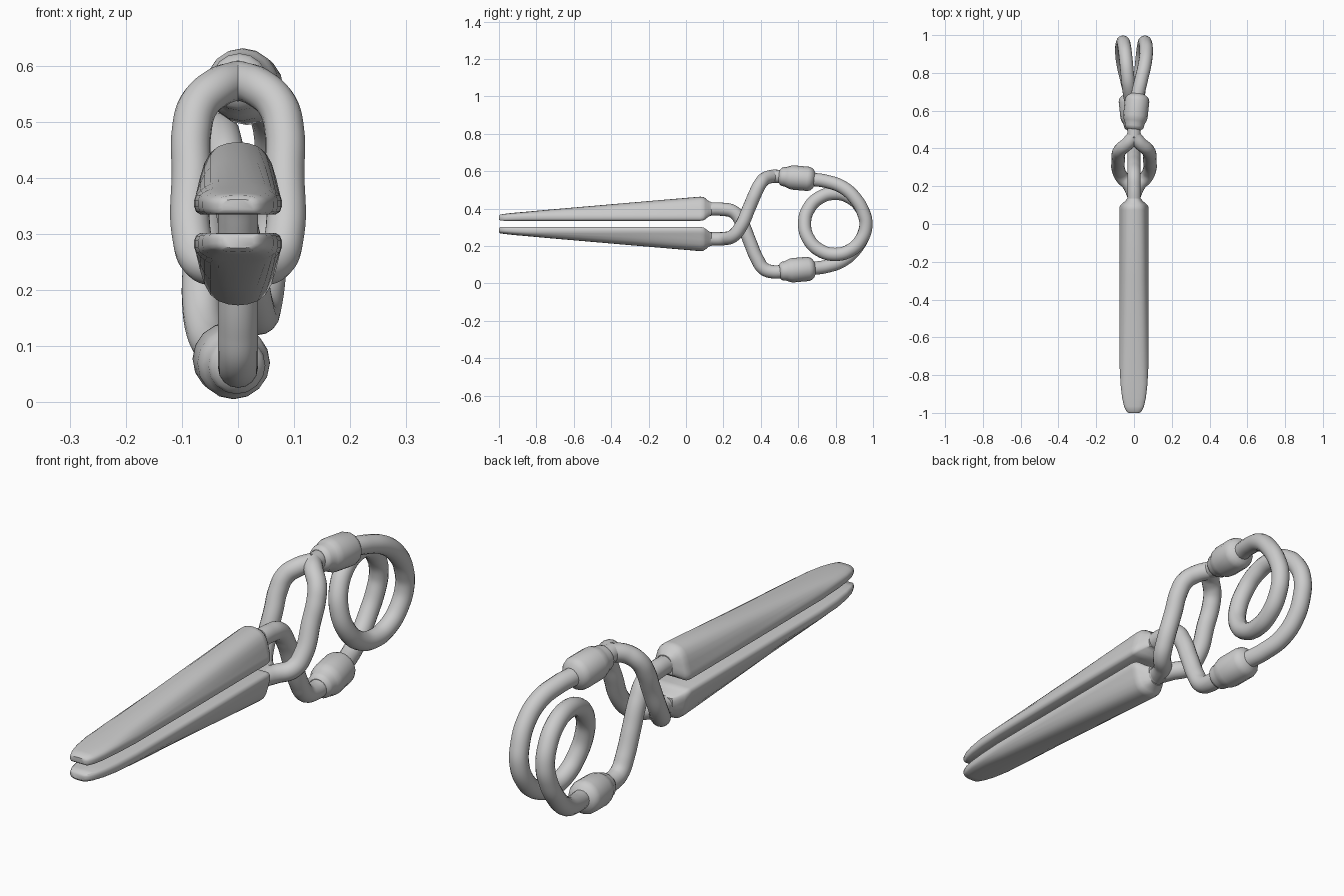
import bpy, bmesh, math

if "Cube" in bpy.data.objects:
    bpy.data.objects.remove(bpy.data.objects["Cube"])

H = 0.637      # total height; the clip is symmetric about H/2
R = 0.0355     # wire radius


def flip(p):
    # half turn about the long axis
    return (-p[0], p[1], H - p[2])


def finish(ob, angle=40):
    bpy.ops.object.select_all(action='DESELECT')
    ob.select_set(True)
    bpy.context.view_layer.objects.active = ob
    if ob.type == 'CURVE':
        bpy.ops.object.convert(target='MESH')
    bpy.ops.object.shade_smooth_by_angle(angle=math.radians(angle))


def tube(name, pts, radii=None, kind='BEZIER', res=10):
    cu = bpy.data.curves.new(name, 'CURVE')
    cu.dimensions = '3D'
    cu.bevel_depth = R if radii is None else 1.0
    cu.bevel_resolution = 6
    cu.use_fill_caps = True
    cu.resolution_u = res
    sp = cu.splines.new(kind)
    if kind == 'BEZIER':
        sp.bezier_points.add(len(pts) - 1)
        for b, p in zip(sp.bezier_points, pts):
            b.co = p
            b.handle_left_type = b.handle_right_type = 'AUTO'
    else:
        sp.points.add(len(pts) - 1)
        for b, p, r in zip(sp.points, pts, radii):
            b.co = (*p, 1)
            b.radius = r
    ob = bpy.data.objects.new(name, cu)
    bpy.context.collection.objects.link(ob)
    finish(ob)


# Jaws: lofted sections (y, half width, bottom z, top z)
SECTIONS = [(-1.0, .028, .342, .362), (-.993, .040, .336, .369), (-.965, .053, .335, .373),
            (-.92, .063, .335, .378), (-.85, .071, .335, .384), (-.74, .077, .335, .394),
            (-.3, .078, .335, .432), (.075, .078, .335, .464), (.092, .076, .337, .463),
            (.104, .068, .344, .455), (.122, .046, .358, .440), (.135, .036, .365, .436)]


def section(w, z0, z1):
    h = z1 - z0
    lip = min(.034, .7 * h)
    half = [(.86 * w, z0), (.96 * w, z0 + .15 * lip), (w, z0 + .4 * lip), (w, z0 + .75 * lip)]
    for fx, fz in [(.96, 0.02), (.87, .33), (.77, .6), (.63, .8), (.45, .92), (.23, .98)]:
        half.append((fx * w, z0 + lip + (h - lip) * fz))
    return half + [(0, z1)] + [(-x, z) for x, z in reversed(half)]


def jaw(name, lower):
    bm = bmesh.new()
    rings = []
    for y, w, z0, z1 in SECTIONS:
        rings.append([bm.verts.new((x, y, H - z if lower else z)) for x, z in section(w, z0, z1)])
    for a, b in zip(rings, rings[1:]):
        n = len(a)
        for i in range(n):
            bm.faces.new((a[i], a[(i + 1) % n], b[(i + 1) % n], b[i]))
    bm.faces.new(rings[0])
    bm.faces.new(rings[-1])
    bmesh.ops.recalc_face_normals(bm, faces=bm.faces)
    me = bpy.data.meshes.new(name)
    bm.to_mesh(me)
    bm.free()
    ob = bpy.data.objects.new(name, me)
    bpy.context.collection.objects.link(ob)
    finish(ob)


jaw("upper_jaw", False)
jaw("lower_jaw", True)

# Single arm: from the upper jaw down through the loop to the lower sleeve
arm = [(0, .11, .24), (0, .19, .24), (0, .255, .255), (0, .30, .315), (0, .34, .41),
       (0, .38, .505), (0, .415, .557), (0, .46, .574), (0, .54, .57)]
tube("single_arm", [flip(p) for p in arm])

# Split arm: from the lower jaw up to the upper sleeve, in two strands
strand = [(0, .15, .238), (.025, .205, .24), (.066, .25, .253), (.083, .29, .30),
          (.083, .34, .41), (.083, .37, .48), (.070, .395, .53), (.035, .425, .562),
          (0, .465, .574)]
for side, s in (("right", 1), ("left", -1)):
    tube("split_arm_" + side, [(s * x, y, z) for x, y, z in strand])
tube("split_arm_lower_stem", [(0, .11, .239), (0, .19, .239)])
tube("split_arm_upper_stem", [(0, .46, .574), (0, .54, .57)])

# Spring: half path mirrored by a half turn, one full coil in the middle
half = [(.0, .52, .572), (.017, .67, .557), (.035, .75, .546), (.056, .84, .513),
        (.065, .91, .448), (.062, .95, .375), (.057, .962, .31)]
for a in range(-30, -180, -30):
    t = math.radians(a)
    half.append((.058 * (1 + a / 180) ** .7, .797 + .163 * math.cos(t), H / 2 + .163 * math.sin(t)))
tube("coil_spring", half + [(0, .634, H / 2)] + [flip(p) for p in reversed(half)])

# Sleeves joining arms and spring: (fraction along axis, radius)
PROFILE = [(0, .036), (.04, .046), (.1, .051), (.17, .052), (.24, .058), (.31, .063),
           (.38, .065), (.82, .065), (.9, .060), (.96, .050), (1, .036)]
A, B = (0, .50, .573), (.02, .688, .556)
sleeve = [tuple(a + (b - a) * t for a, b in zip(A, B)) for t, r in PROFILE]
radii = [r for t, r in PROFILE]
tube("upper_sleeve", sleeve, radii, 'POLY')
tube("lower_sleeve", [flip(p) for p in sleeve], radii, 'POLY')
